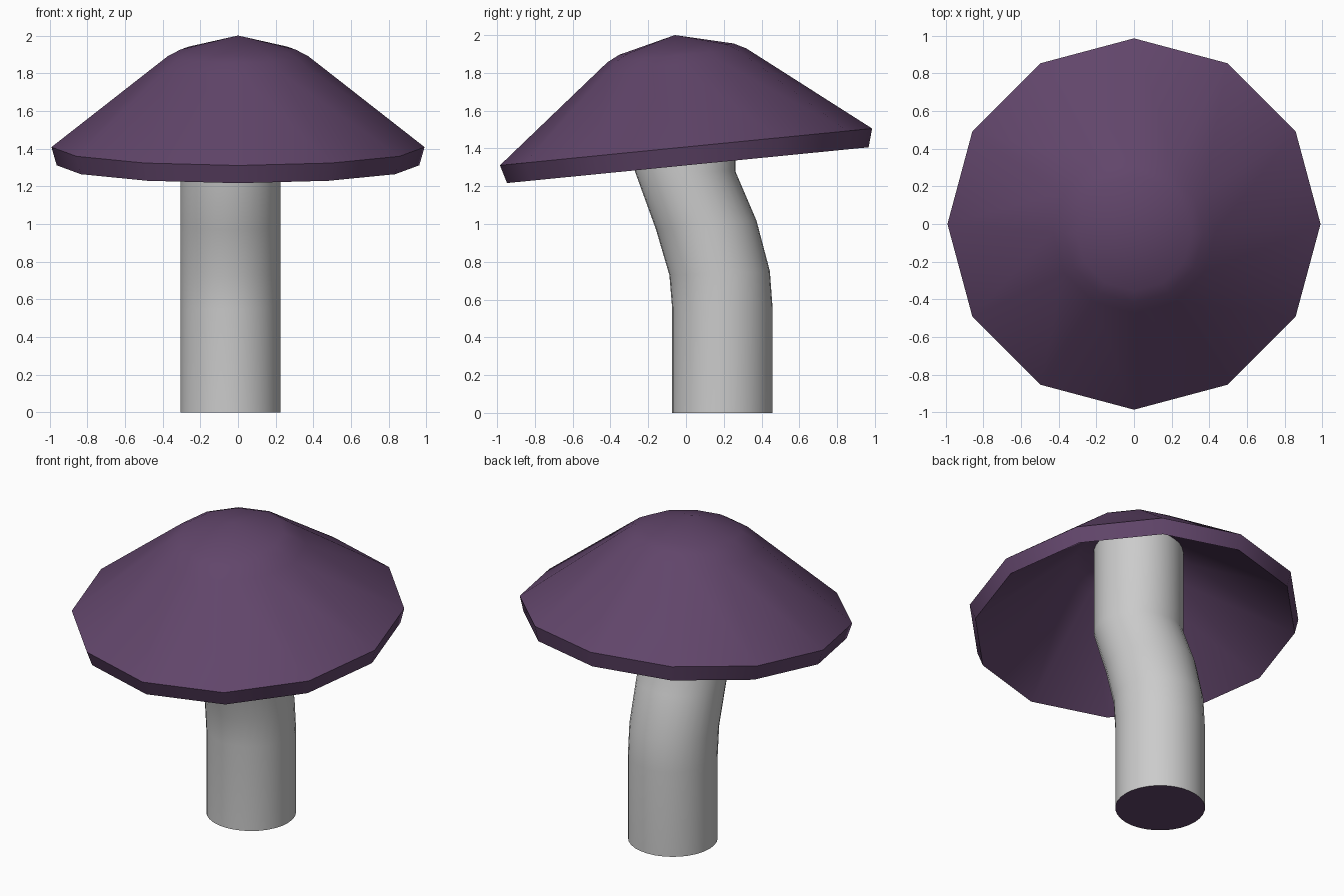
import bpy, bmesh
from math import sin, cos, pi, radians, atan2
from mathutils import Matrix

if "Cube" in bpy.data.objects:
    bpy.data.objects.remove(bpy.data.objects["Cube"])

purple = bpy.data.materials.new("purple")
purple.diffuse_color = (0.12, 0.06, 0.145, 1)
purple.use_nodes = True
purple.node_tree.nodes["Principled BSDF"].inputs["Base Color"].default_value = purple.diffuse_color


def finish(bm, name, mats, angle=32):
    bmesh.ops.recalc_face_normals(bm, faces=bm.faces[:])
    me = bpy.data.meshes.new(name)
    bm.to_mesh(me)
    bm.free()
    ob = bpy.data.objects.new(name, me)
    bpy.context.collection.objects.link(ob)
    for m in mats:
        me.materials.append(m)
    bpy.ops.object.select_all(action='DESELECT')
    ob.select_set(True)
    bpy.context.view_layer.objects.active = ob
    bpy.ops.object.shade_smooth_by_angle(angle=radians(angle))
    return ob


def bridge(bm, a, b):
    # joins two rings; a single-vertex ring makes a fan
    n = max(len(a), len(b))
    for i in range(n):
        j = (i + 1) % n
        if len(a) == 1:
            bm.faces.new((a[0], b[i], b[j]))
        elif len(b) == 1:
            bm.faces.new((a[i], a[j], b[0]))
        else:
            bm.faces.new((a[i], a[j], b[j], b[i]))


def ring(bm, r, n, z):
    if r == 0:
        return [bm.verts.new((0, 0, z))]
    return [bm.verts.new((r * cos(2 * pi * i / n), r * sin(2 * pi * i / n), z)) for i in range(n)]


# cap: twelve-sided hollow shell, outer profile then underside (radius, height)
profile = [(0, 0.595), (0.305, 0.52), (0.37, 0.487), (0.43, 0.44), (0.99, 0),
           (0.962, -0.097), (0.37, 0.36), (0.33, 0.395), (0.28, 0.423), (0, 0.495)]
bm = bmesh.new()
rings = [ring(bm, r, 12, h) for r, h in profile]
for a, b in zip(rings, rings[1:]):
    bridge(bm, a, b)
tilt = Matrix.Translation((0, 0, 1.408)) @ Matrix.Rotation(atan2(0.195, 1.97), 4, 'X')
bm.transform(tilt)
finish(bm, "cap", [purple])

# stem: round tube with a bend, path of (y, z, slope across the ring)
path = [(0.193, 0, 0), (0.193, 0.55, 0), (0.178, 0.74, 0.04),
        (0.107, 0.995, 0.09), (-0.005, 1.28, 0), (-0.005, 1.85, 0)]
bm = bmesh.new()
rings = []
for y, z, slope in path:
    loop = ring(bm, 0.266, 32, 0)
    for v in loop:
        v.co = (v.co.x - 0.04, v.co.y + y, z + slope * v.co.y)
    rings.append(loop)
for a, b in zip(rings, rings[1:]):
    bridge(bm, a, b)
for loop in (rings[0], rings[-1]):
    bm.faces.new(loop).material_index = 1
finish(bm, "stem", [None, purple])
